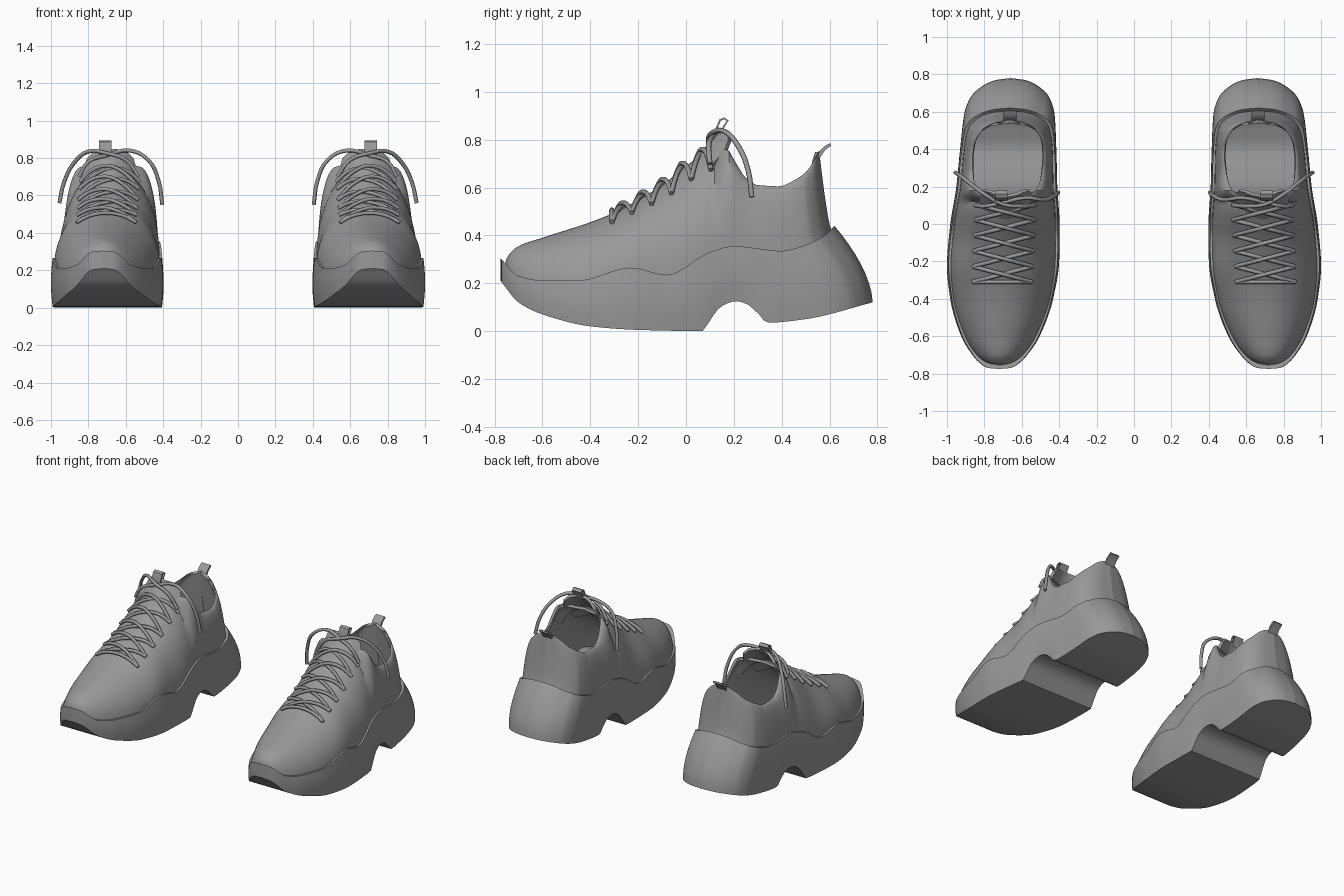
import bpy, bmesh, math
from mathutils import Vector

if "Cube" in bpy.data.objects:
    bpy.data.objects.remove(bpy.data.objects["Cube"])

grey = bpy.data.materials.new("plain grey")
grey.use_nodes = True
grey.diffuse_color = (0.32, 0.32, 0.32, 1)
grey.node_tree.nodes["Principled BSDF"].inputs["Base Color"].default_value = grey.diffuse_color


def profile(*pts):
    """Smooth monotone curve through (position, value) pairs."""
    d = [(b[1] - a[1]) / (b[0] - a[0]) for a, b in zip(pts, pts[1:])]
    m = [d[0]] + [2 * a * b / (a + b) if a * b > 0 else 0 for a, b in zip(d, d[1:])] + [d[-1]]

    def f(x):
        x = min(max(x, pts[0][0]), pts[-1][0])
        i = next((k for k in range(len(d)) if x <= pts[k + 1][0]), len(d) - 1)
        (x0, y0), (x1, y1) = pts[i], pts[i + 1]
        h = x1 - x0
        t = (x - x0) / h
        return (y0 * (1 + 2 * t) * (1 - t) ** 2 + h * m[i] * t * (1 - t) ** 2
                + y1 * t * t * (3 - 2 * t) + h * m[i + 1] * t * t * (t - 1))
    return f


def stations(a, b, n):
    """Positions from a to b, crowded towards both ends."""
    return [(a + b) / 2 - (b - a) / 2 * math.cos(math.pi * i / n) for i in range(n + 1)]


def mirror(ob):
    ob.data.materials.append(grey)
    mod = ob.modifiers.new("other_shoe", 'MIRROR')
    mod.use_mirror_merge = False


def loft(name, rows, closed=False, thickness=0):
    """Skin rows of points, optionally thicken, then mirror to the other shoe."""
    bm = bmesh.new()
    vs = [[bm.verts.new(p) for p in row] for row in rows]
    n = len(rows[0])
    for a, b in zip(vs, vs[1:]):
        for j in range(n if closed else n - 1):
            k = (j + 1) % n
            bm.faces.new((a[j], a[k], b[k], b[j]))
    bmesh.ops.remove_doubles(bm, verts=bm.verts, dist=0.0005)
    bmesh.ops.recalc_face_normals(bm, faces=bm.faces)
    me = bpy.data.meshes.new(name)
    bm.to_mesh(me)
    bm.free()
    ob = bpy.data.objects.new(name, me)
    bpy.context.collection.objects.link(ob)
    bpy.ops.object.select_all(action='DESELECT')
    ob.select_set(True)
    bpy.context.view_layer.objects.active = ob
    if thickness:
        mod = ob.modifiers.new("thickness", 'SOLIDIFY')
        mod.thickness = thickness
        bpy.ops.object.modifier_apply(modifier=mod.name)
    bpy.ops.object.shade_smooth_by_angle(angle=math.radians(38))
    mirror(ob)


def cord(name, paths, radius):
    cu = bpy.data.curves.new(name, 'CURVE')
    cu.dimensions = '3D'
    cu.bevel_depth, cu.bevel_resolution, cu.resolution_u = radius, 1, 4
    cu.use_fill_caps = True
    for path in paths:
        sp = cu.splines.new('BEZIER')
        sp.bezier_points.add(len(path) - 1)
        for bp, p in zip(sp.bezier_points, path):
            bp.co = p
            bp.handle_left_type = bp.handle_right_type = 'AUTO'
    ob = bpy.data.objects.new(name, cu)
    bpy.context.collection.objects.link(ob)
    mirror(ob)


# Shared outlines along the shoe, toe to heel
centre = profile((-0.78, 0.72), (-0.2, 0.70), (0.2, 0.68), (0.78, 0.66))
sole_w = profile((-0.775, 0), (-0.77, 0.06), (-0.74, 0.11), (-0.7, 0.147), (-0.6, 0.21),
                 (-0.4, 0.275), (-0.2, 0.3), (0, 0.292), (0.2, 0.27), (0.4, 0.258),
                 (0.6, 0.243), (0.68, 0.215), (0.74, 0.15), (0.77, 0.08), (0.78, 0))
sole_low = profile((-0.775, 0.21), (-0.7, 0.12), (-0.6, 0.07), (-0.4, 0.02), (-0.2, 0.005),
                   (0.07, 0), (0.1, 0.045), (0.15, 0.105), (0.21, 0.125), (0.25, 0.115),
                   (0.3, 0.075), (0.34, 0.035), (0.5, 0.05), (0.78, 0.12))
sole_high = profile((-0.775, 0.305), (-0.7, 0.23), (-0.6, 0.212), (-0.45, 0.212),
                    (-0.23, 0.265), (-0.08, 0.235), (0.1, 0.33), (0.2, 0.355),
                    (0.4, 0.335), (0.5, 0.36), (0.58, 0.4), (0.62, 0.44))

# Chunky sole with arch cut-out and slanted heel
levels = [i / 8 for i in range(9)]
rows = []
for s in stations(-0.775, 0.78, 110):
    ring = []
    for side, order in ((1, levels), (-1, levels[::-1])):
        for v in order:
            back = max(0, s - 0.3)
            y = s - back * 0.333 * v ** 1.7
            top = sole_high(s - back * 0.333)
            w = sole_w(s) * (0.97 + 0.03 * math.sin(math.pi * v))
            ring.append((centre(y) + side * w, y, sole_low(s) + (top - sole_low(s)) * v))
    rows.append(ring)
loft("sole", rows, closed=True)

# Upper: closed arch over the foot that opens into the collar
upper_w = profile((-0.755, 0), (-0.745, 0.06), (-0.7, 0.125), (-0.6, 0.19), (-0.4, 0.258),
                  (-0.2, 0.28), (0, 0.272), (0.2, 0.25), (0.4, 0.238), (0.52, 0.215),
                  (0.57, 0.17), (0.6, 0.1), (0.612, 0))
upper_high = profile((-0.755, 0.29), (-0.74, 0.32), (-0.7, 0.355), (-0.6, 0.39), (-0.4, 0.455),
                     (-0.3, 0.495), (-0.1, 0.61), (0, 0.69), (0.1, 0.75), (0.17, 0.76),
                     (0.21, 0.7), (0.25, 0.64), (0.3, 0.61), (0.4, 0.605), (0.48, 0.63),
                     (0.55, 0.67), (0.612, 0.75))
opening = profile((-0.76, 0), (0.12, 0), (0.14, 0.09), (0.18, 0.155), (0.25, 0.18),
                  (0.35, 0.19), (0.45, 0.182), (0.53, 0.15), (0.58, 0.1), (0.6, 0.06), (0.612, 0))


def upper_point(s, angle, side):
    base = sole_high(s) - 0.025
    rise = math.sin(angle)
    lean = min(max((s - 0.35) / 0.25, 0), 1)
    x = opening(s) + (upper_w(s) - opening(s)) * math.cos(angle)
    return (centre(s) + side * x, s - 0.055 * lean * rise ** 0.7,
            base + (upper_high(s) - base) * rise)


rows = []
steps = 14
for s in stations(-0.755, 0.612, 100):
    half = [i / steps * math.pi / 2 for i in range(steps + 1)]
    rows.append([upper_point(s, a, 1) for a in half] + [upper_point(s, a, -1) for a in half[::-1]])
# The two halves share the ridge in front and separate around the opening
n = steps + 1
loft_rows = [r[:n] for r in rows] + [r[n:][::-1] for r in rows[::-1]]
loft("upper", loft_rows, thickness=0.018)

# Tongue: curved flap rising out of the throat
rows = []
for y, z, w in ((-0.02, 0.66, 0.13), (0.05, 0.735, 0.14), (0.1, 0.79, 0.14),
                (0.13, 0.83, 0.125), (0.145, 0.85, 0.09)):
    rows.append([(centre(y) + x, y + 3 * x * x, z - 2 * x * x)
                 for x in (w * (i / 5 - 1) for i in range(11))])
loft("tongue", rows, thickness=0.018)


# Pull loops on tongue and heel
def pull_loop(name, x, half, path):
    loft(name, [[(x - half, y, z), (x + half, y, z)] for y, z in path], thickness=0.008)


pull_loop("tongue_loop", 0.71, 0.034, ((0.125, 0.82), (0.125, 0.85), (0.14, 0.885), (0.16, 0.893),
                                       (0.178, 0.88), (0.16, 0.85), (0.15, 0.82)))
pull_loop("heel_loop", 0.663, 0.034, ((0.558, 0.72), (0.58, 0.755), (0.607, 0.775), (0.603, 0.785),
                                      (0.585, 0.777), (0.56, 0.755), (0.545, 0.72)))


# Laces: criss-cross resting on the upper
def on_upper(x, y):
    base = sole_high(y) - 0.025
    arch = math.sqrt(max(0, 1 - (x / upper_w(y)) ** 2))
    return Vector((centre(y) + x, y, base + (upper_high(y) - base) * arch + 0.016))


eyelets = [-0.31 + 0.083 * i for i in range(6)]
paths = [[on_upper(0.155 * k / 3, eyelets[0]) for k in range(-3, 4)]]
for a, b in zip(eyelets, eyelets[1:]):
    for side in (-1, 1):
        paths.append([on_upper(side * 0.16 * k / 3, a + (b - a) * (k + 3) / 6)
                      + Vector((0, 0, 0.008 * side * (1 - abs(k) / 3))) for k in range(-3, 4)])
# Loose ends hanging over each side
paths.append([(0.53, 0.1, 0.70), (0.6, 0.095, 0.79), (0.7, 0.105, 0.825), (0.8, 0.16, 0.835),
              (0.88, 0.22, 0.77), (0.93, 0.26, 0.67), (0.955, 0.275, 0.56)])
paths.append([(0.85, 0.1, 0.70), (0.8, 0.095, 0.78), (0.7, 0.115, 0.815), (0.58, 0.14, 0.84),
              (0.48, 0.13, 0.79), (0.425, 0.15, 0.68), (0.405, 0.168, 0.55)])
cord("laces", paths, 0.011)
